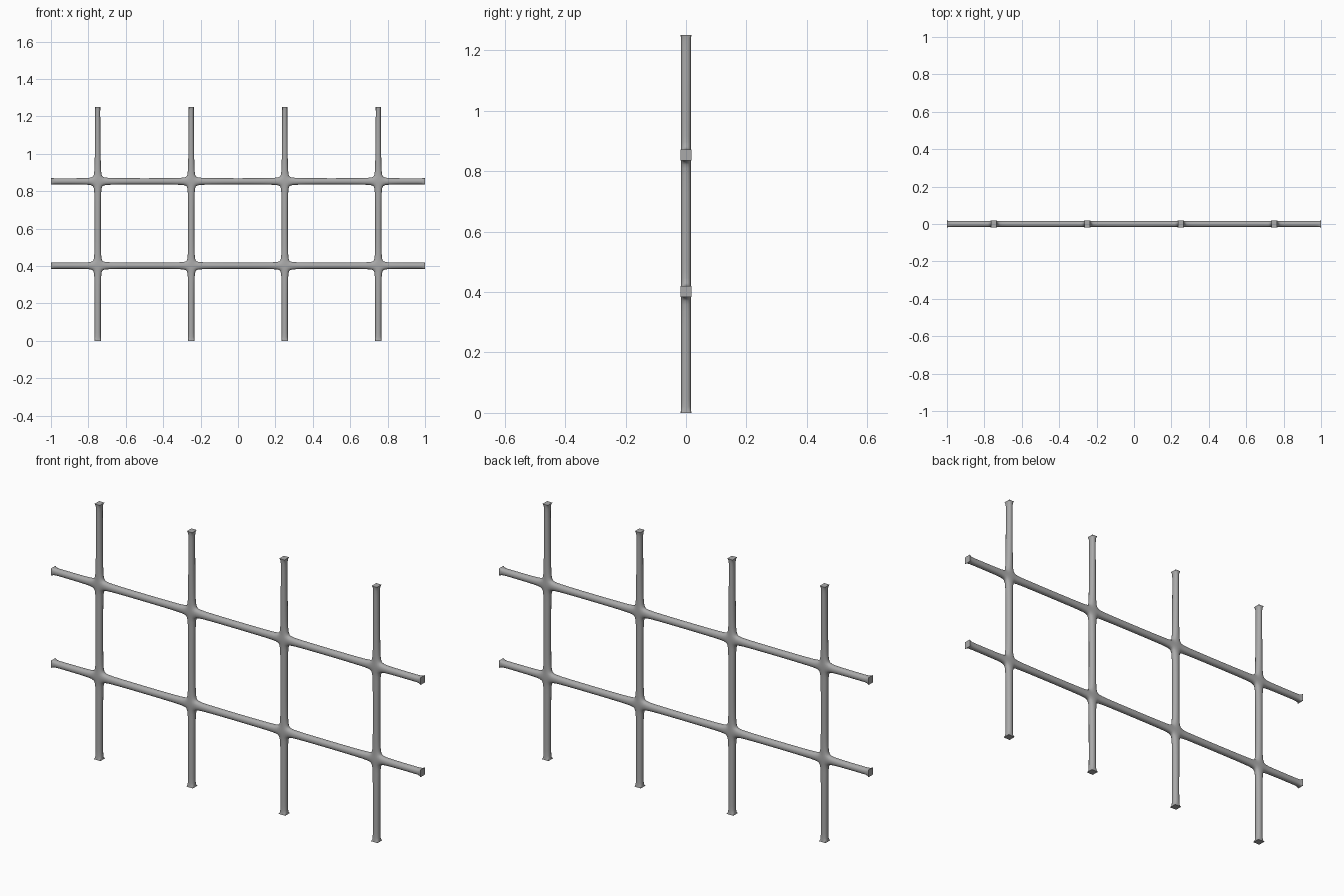
import bpy, bmesh, math

if "Cube" in bpy.data.objects:
    bpy.data.objects.remove(bpy.data.objects["Cube"], do_unlink=True)

HALF = 0.0178          # half thickness of every bar
HEIGHT = 1.25
POSTS = (-0.75, -0.25, 0.25, 0.75)
RAILS = (0.402, 0.853)
WELD = 0.006           # extra material in the corners of each joint

metal = bpy.data.materials.new("grey metal")
metal.use_nodes = True
colour = (0.4, 0.4, 0.4, 1)
metal.diffuse_color = colour
metal.node_tree.nodes["Principled BSDF"].inputs["Base Color"].default_value = colour


def cage_lines(centres, low, high):
    """Grid lines at the ends and around every crossing."""
    lines = [low, low + 0.03, high - 0.03, high]
    for c in centres:
        lines += [c - 0.05, c - HALF, c + HALF, c + 0.05]
    return sorted(lines)


def nearest(value, centres):
    c = min(centres, key=lambda k: abs(value - k))
    return c, abs(value - c)


xs = cage_lines(POSTS, -1, 1)
zs = cage_lines(RAILS, 0, HEIGHT)
bm = bmesh.new()

# flat lattice: keep only the cells covered by a post or a rail
grid = {}
def vert(x, z):
    if (x, z) not in grid:
        grid[x, z] = bm.verts.new((x, -HALF, z))
    return grid[x, z]

for x0, x1 in zip(xs, xs[1:]):
    for z0, z1 in zip(zs, zs[1:]):
        on_post = nearest((x0 + x1) / 2, POSTS)[1] < HALF
        on_rail = nearest((z0 + z1) / 2, RAILS)[1] < HALF
        if on_post or on_rail:
            bm.faces.new([vert(x0, z0), vert(x1, z0), vert(x1, z1), vert(x0, z1)])

# thicken the lattice into square bars
solid = bmesh.ops.extrude_face_region(bm, geom=bm.faces[:])
for v in solid["geom"]:
    if isinstance(v, bmesh.types.BMVert):
        v.co.y = HALF
bmesh.ops.recalc_face_normals(bm, faces=bm.faces[:])

# keep the bar ends crisp and square
edge_crease = bm.edges.layers.float.new("crease_edge")
vert_crease = bm.verts.layers.float.new("crease_vert")
def at_end(v):
    return abs(v.co.x) > 0.999 or v.co.z < 0.001 or v.co.z > HEIGHT - 0.001

for v in bm.verts:
    v[vert_crease] = 1.0 if at_end(v) else 0.0
for e in bm.edges:
    e[edge_crease] = 1.0 if all(at_end(v) for v in e.verts) else 0.0

# fill the joint corners and taper the post tops
for v in bm.verts:
    px, dx = nearest(v.co.x, POSTS)
    rz, dz = nearest(v.co.z, RAILS)
    if dx < 0.02 and dz < 0.02:
        v.co.x += math.copysign(WELD, v.co.x - px)
        v.co.z += math.copysign(WELD, v.co.z - rz)
    elif v.co.z > RAILS[1] + 0.04:
        t = (v.co.z - RAILS[1]) / (HEIGHT - RAILS[1])
        v.co.x = px + (v.co.x - px) * (1 - 0.2 * t)

mesh = bpy.data.meshes.new("fence_lattice")
bm.to_mesh(mesh)
bm.free()
mesh.materials.append(metal)
lattice = bpy.data.objects.new("fence_lattice", mesh)
bpy.context.collection.objects.link(lattice)

# round the bars and blend the joints
subsurf = lattice.modifiers.new("round", "SUBSURF")
subsurf.levels = subsurf.render_levels = 2
bpy.context.view_layer.objects.active = lattice
lattice.select_set(True)
bpy.ops.object.modifier_apply(modifier="round")
bpy.ops.object.shade_smooth_by_angle(angle=math.radians(40))
